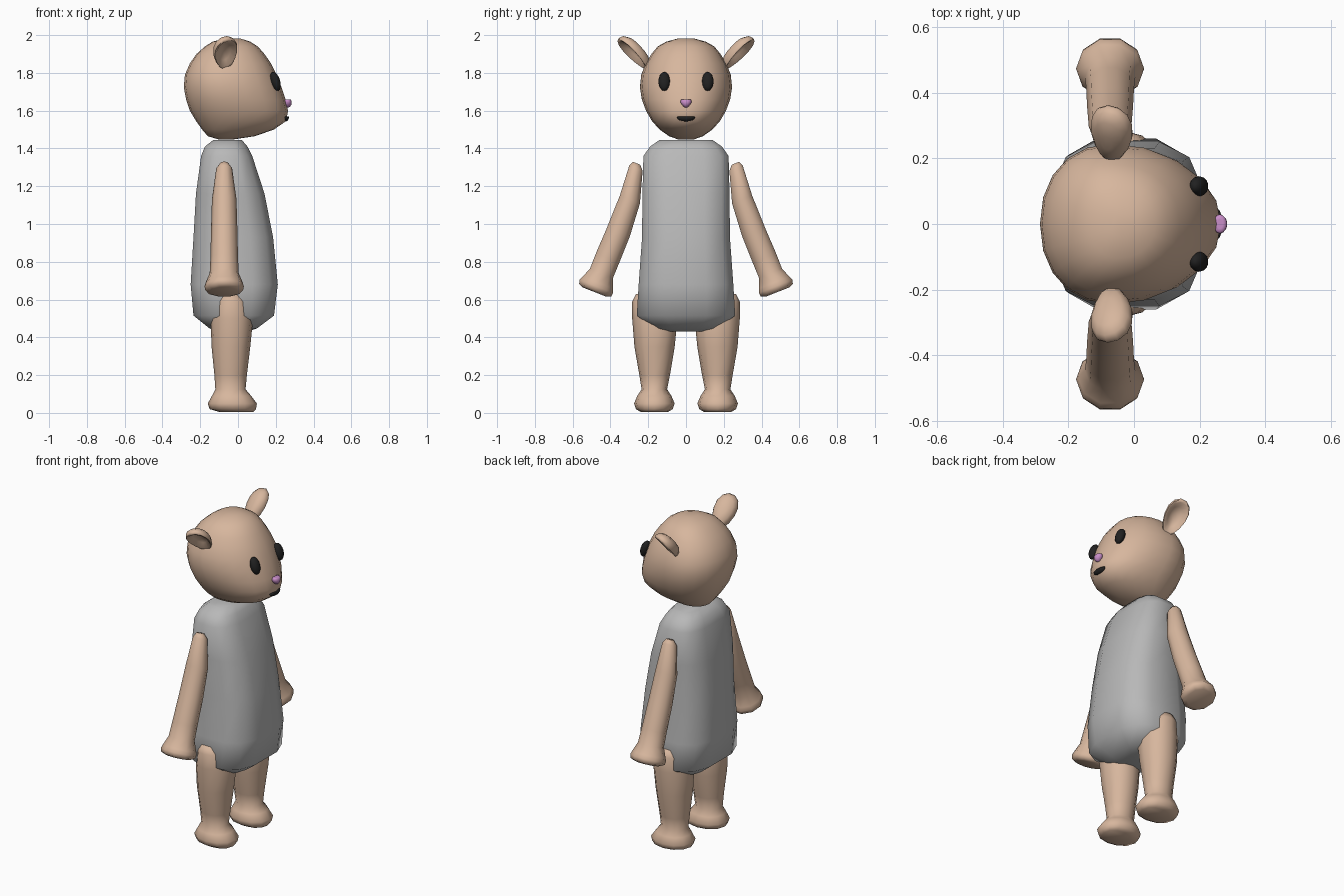
import bpy, bmesh, math
from mathutils import Vector, Matrix


def material(name, rgb):
    m = bpy.data.materials.new(name)
    m.diffuse_color = (*rgb, 1)
    return m


TAN = material("tan fur", (0.68, 0.47, 0.34))
GREY = material("grey cloth", (0.48, 0.48, 0.48))
BLACK = material("black", (0.015, 0.015, 0.015))
PINK = material("pink", (0.58, 0.27, 0.58))


def finish(name, bm, mat, angle=75):
    bmesh.ops.recalc_face_normals(bm, faces=bm.faces)
    me = bpy.data.meshes.new(name)
    bm.to_mesh(me)
    bm.free()
    me.materials.append(mat)
    ob = bpy.data.objects.new(name, me)
    bpy.context.collection.objects.link(ob)
    bpy.ops.object.select_all(action='DESELECT')
    ob.select_set(True)
    bpy.context.view_layer.objects.active = ob
    bpy.ops.object.shade_smooth_by_angle(angle=math.radians(angle))
    return ob


def ring(c, u, v, n, p=1.0, phase=0.0, back=1.0):
    """Superellipse ring; the -u half can have its own radius."""
    pts = []
    for i in range(n):
        a = 2 * math.pi * i / n + phase
        cu, sv = math.cos(a), math.sin(a)
        cu = math.copysign(abs(cu) ** p, cu) * (back if cu < 0 else 1)
        sv = math.copysign(abs(sv) ** p, sv)
        pts.append(Vector(c) + Vector(u) * cu + Vector(v) * sv)
    return pts


def loft(name, rings, mat):
    bm = bmesh.new()
    loops = [[bm.verts.new(p) for p in r] for r in rings]
    for a, b in zip(loops, loops[1:]):
        for i in range(len(a)):
            j = (i + 1) % len(a)
            bm.faces.new((a[i], a[j], b[j], b[i]))
    bm.faces.new(loops[0])
    bm.faces.new(loops[-1])
    return finish(name, bm, mat)


def blob(name, loc, size, mat, tilt=0, shape=lambda v: v):
    bm = bmesh.new()
    bmesh.ops.create_uvsphere(bm, u_segments=14, v_segments=8, radius=1)
    rot = Matrix.Rotation(tilt, 3, 'Y')
    for v in bm.verts:
        q = shape(v.co.copy())
        v.co = Vector(loc) + rot @ Vector([a * b for a, b in zip(q, size)])
    return finish(name, bm, mat)


# Head: (z, back x, front x, half width)
HEAD = [(1.447, -0.10, -0.03, 0.04), (1.465, -0.16, 0.09, 0.09),
        (1.50, -0.19, 0.19, 0.14), (1.545, -0.222, 0.255, 0.18),
        (1.60, -0.255, 0.265, 0.212), (1.66, -0.275, 0.252, 0.234),
        (1.725, -0.287, 0.23, 0.244), (1.79, -0.281, 0.205, 0.237),
        (1.85, -0.255, 0.175, 0.213), (1.90, -0.22, 0.14, 0.183),
        (1.94, -0.175, 0.105, 0.15), (1.965, -0.135, 0.065, 0.105),
        (1.983, -0.07, 0.01, 0.04)]
rings = []
for z, x0, x1, hw in HEAD:
    c = x0 + (x1 - x0) * 0.42
    rings.append(ring((c, 0, z), (x1 - c, 0, 0), (0, hw, 0), 20, 0.93,
                      0, (c - x0) / (x1 - c)))
loft("head", rings, TAN)

# Boxy twelve-sided body: (z, back x, front x, half width)
BODY = [(0.43, -0.10, 0.05, 0.10), (0.447, -0.15, 0.10, 0.17),
        (0.515, -0.235, 0.19, 0.26), (0.68, -0.25, 0.21, 0.25),
        (0.93, -0.235, 0.185, 0.232), (1.16, -0.222, 0.14, 0.23),
        (1.36, -0.195, 0.075, 0.225), (1.41, -0.175, 0.05, 0.19),
        (1.445, -0.13, 0.02, 0.14)]
loft("body", [ring(((a + b) / 2, 0, z), ((b - a) / 1.95, 0, 0),
                   (0, h * 1.025, 0), 12, 0.65, math.pi / 12)
              for z, a, b, h in BODY], GREY)

# Legs: (z, back x, front x, inner y, outer y)
LEG = [(0.005, -0.10, 0.08, 0.095, 0.24), (0.02, -0.15, 0.095, 0.07, 0.265),
       (0.05, -0.16, 0.10, 0.06, 0.275), (0.09, -0.138, 0.07, 0.077, 0.258),
       (0.125, -0.12, 0.04, 0.10, 0.235), (0.20, -0.125, 0.047, 0.085, 0.247),
       (0.35, -0.14, 0.065, 0.06, 0.273), (0.50, -0.145, 0.08, 0.045, 0.285),
       (0.59, -0.125, 0.055, 0.08, 0.285), (0.63, -0.09, 0.01, 0.16, 0.265)]

# Arms: (y, z, radius in the arm's plane, radius in x)
ARM = [(0.262, 1.322, 0.022, 0.022), (0.265, 1.295, 0.04, 0.042),
       (0.297, 1.13, 0.06, 0.065), (0.357, 0.96, 0.068, 0.07),
       (0.415, 0.82, 0.07, 0.073), (0.447, 0.74, 0.069, 0.077),
       (0.467, 0.69, 0.09, 0.098), (0.474, 0.67, 0.10, 0.104),
       (0.481, 0.65, 0.096, 0.10), (0.485, 0.64, 0.07, 0.075)]

# Ear cup: (radius factor, depth) from the back round the rim to the hollow
EAR = [(0.25, -0.038), (0.7, -0.03), (0.93, -0.012), (1.0, 0.008),
       (0.95, 0.02), (0.82, 0.018), (0.55, -0.004), (0.2, -0.014)]

for s, side in ((-1, "right"), (1, "left")):
    loft("leg_" + side,
         [ring(((a + b) / 2, s * (i + o) / 2, z), ((b - a) / 2, 0, 0),
               (0, (o - i) / 2, 0), 12, 0.95) for z, a, b, i, o in LEG], TAN)
    across = Vector((0, s * 0.93, 0.37))
    loft("arm_" + side,
         [ring((-0.073, s * y, z), (rx, 0, 0), across * r, 10)
          for y, z, r, rx in ARM], TAN)

    # Ear points up and outward; its hollow faces outward, down and forward
    up = Vector((0, s * 0.7, 0.714))
    n = Vector((0.35, s * 0.66, -0.66)).normalized()
    wide = up.cross(n).normalized()
    c = Vector((-0.07, s * 0.272, 1.91))
    rings = []
    for f, d in EAR:
        pts = []
        for p in ring((0, 0, 0), (f, 0, 0), (0, f, 0), 14):
            taper = 0.87 + 0.2 * p.y   # narrow towards the head
            pts.append(c + wide * p.x * 0.075 * taper + up * p.y * 0.113 + n * d)
        rings.append(pts)
    loft("ear_" + side, rings, TAN)

    blob("eye_" + side, (0.198, s * 0.115, 1.755), (0.026, 0.031, 0.052),
         BLACK, -0.3)

# Nose narrows downward; mouth is a half moon with a flat top
blob("nose", (0.262, 0, 1.642), (0.023, 0.028, 0.026), PINK, 0,
     lambda v: Vector((v.x, v.y * (1 + 0.35 * v.z), min(v.z, 0.7))))
blob("mouth", (0.252, 0, 1.565), (0.018, 0.048, 0.022), BLACK, 0,
     lambda v: Vector((v.x, v.y, min(v.z, 0.2))))
